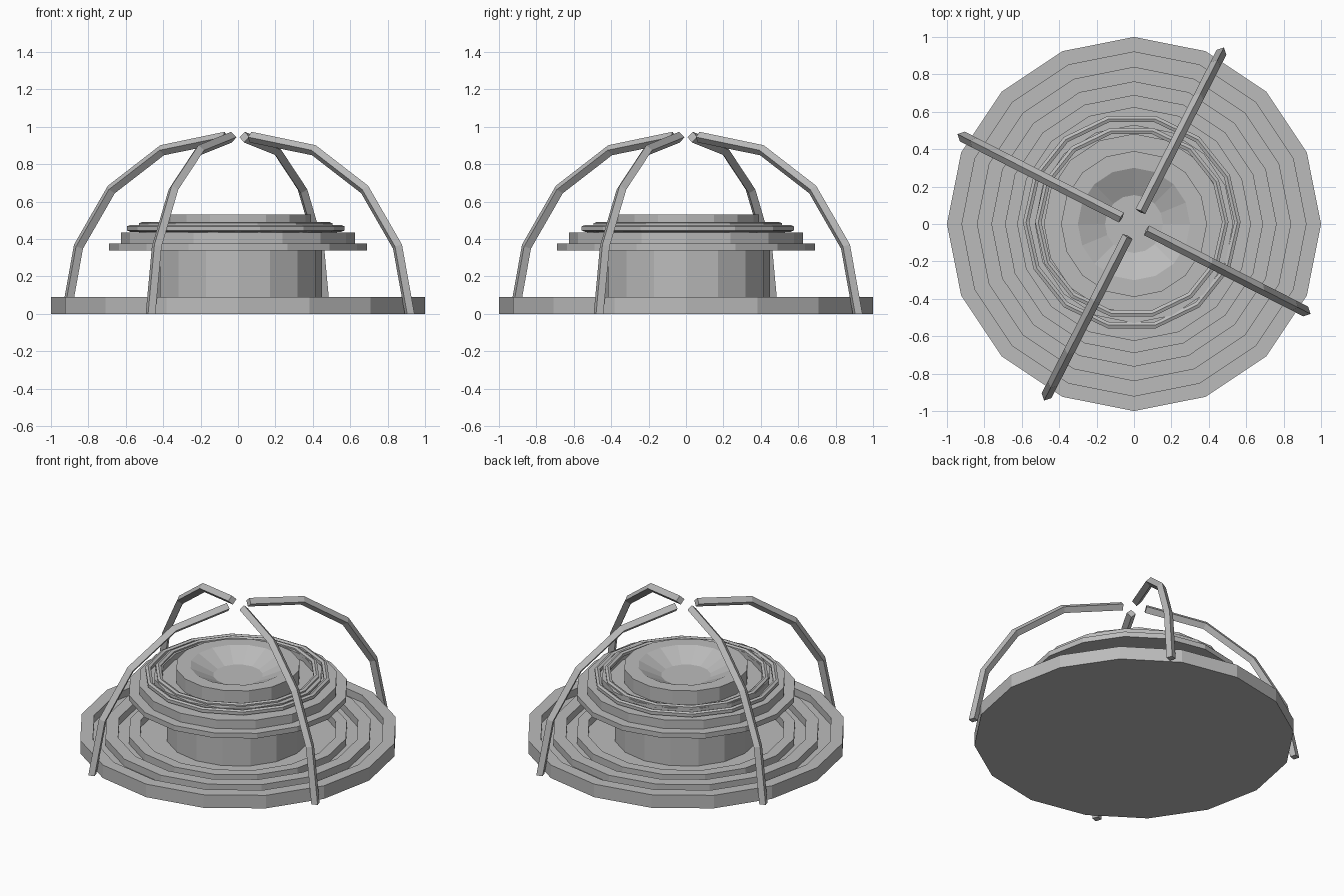
import bpy, bmesh, math
from mathutils import Vector

if "Cube" in bpy.data.objects:
    bpy.data.objects.remove(bpy.data.objects["Cube"])

grey = bpy.data.materials.new("grey metal")
grey.diffuse_color = (0.5, 0.5, 0.5, 1)
grey.use_nodes = True
grey.node_tree.nodes["Principled BSDF"].inputs["Base Color"].default_value = grey.diffuse_color


def finish(name, bm):
    bmesh.ops.recalc_face_normals(bm, faces=bm.faces)
    mesh = bpy.data.meshes.new(name)
    bm.to_mesh(mesh)
    bm.free()
    mesh.materials.append(grey)
    obj = bpy.data.objects.new(name, mesh)
    bpy.context.collection.objects.link(obj)
    return obj


def lathe(name, profile, sides=16, closed=False, offset=(0, 0)):
    """Spin (radius, z) points; open profiles get end caps."""
    bm = bmesh.new()
    rings = []
    for r, z in profile:
        rings.append([bm.verts.new((r * math.cos(2 * math.pi * i / sides) + offset[0],
                                    r * math.sin(2 * math.pi * i / sides) + offset[1], z))
                      for i in range(sides)])
    pairs = list(zip(rings, rings[1:]))
    if closed:
        pairs.append((rings[-1], rings[0]))
    else:
        bm.faces.new(rings[0])
        bm.faces.new(rings[-1])
    for a, b in pairs:
        for i in range(sides):
            j = (i + 1) % sides
            bm.faces.new((a[i], a[j], b[j], b[i]))
    return finish(name, bm)


# Round base with concentric grooves
TOP, LOW = 0.09, 0.04
base = [(1.0, 0), (1.0, TOP)]
for outer, inner in ((0.92, 0.84), (0.76, 0.69)):
    base += [(outer, TOP), (outer, LOW), (inner, LOW), (inner, TOP)]
base += [(0.62, TOP), (0.62, LOW), (0.40, LOW)]
lathe("base", base)

# Central drum
lathe("drum", [(0.45, 0.03), (0.45, 0.35)])

# Stepped deck with a raised hub and a shallow bowl
lathe("stepped_deck", [(0.69, 0.34), (0.69, 0.375), (0.625, 0.375), (0.625, 0.435),
                       (0.53, 0.435), (0.53, 0.475), (0.48, 0.475), (0.48, 0.435),
                       (0.39, 0.435), (0.39, 0.53), (0.30, 0.53), (0.155, 0.46)])

# Thin trim rings on the deck
for name, r, z, w, h in (("outer_trim_ring", 0.565, 0.457, 0.017, 0.018),
                         ("inner_trim_ring", 0.50, 0.475, 0.017, 0.016)):
    lathe(name, [(r + w, z - h * 0.6), (r + w, z + h * 0.6), (r, z + h),
                 (r - w, z + h * 0.6), (r - w, z - h * 0.6), (r, z - h)],
          sides=14, closed=True, offset=(-0.012, 0.01))

# Four arched ribs with a diamond cross-section
PATH = [(1.03, 0.0), (0.957, 0.36), (0.76, 0.665), (0.455, 0.875), (0.075, 0.945)]
HALF = 0.029


def rib(name, angle):
    bm = bmesh.new()
    out = Vector((math.cos(angle), math.sin(angle), 0))
    side = Vector((-math.sin(angle), math.cos(angle), 0))
    up = Vector((0, 0, 1))
    pts = [out * r + up * z for r, z in PATH]
    rings = []
    for k, p in enumerate(pts):
        tangent = (pts[min(k + 1, len(pts) - 1)] - pts[max(k - 1, 0)]).normalized()
        normal = out if k == 0 else side.cross(tangent).normalized()
        if normal.dot(out + up) < 0:
            normal = -normal
        rings.append([bm.verts.new(p + d * HALF) for d in (normal, side, -normal, -side)])
    for a, b in zip(rings, rings[1:]):
        for i in range(4):
            j = (i + 1) % 4
            bm.faces.new((a[i], a[j], b[j], b[i]))
    bm.faces.new(rings[0])
    bm.faces.new(rings[-1])
    finish(name, bm)


for n in range(4):
    rib(f"arched_rib_{n + 1}", math.radians(-27 + 90 * n))
